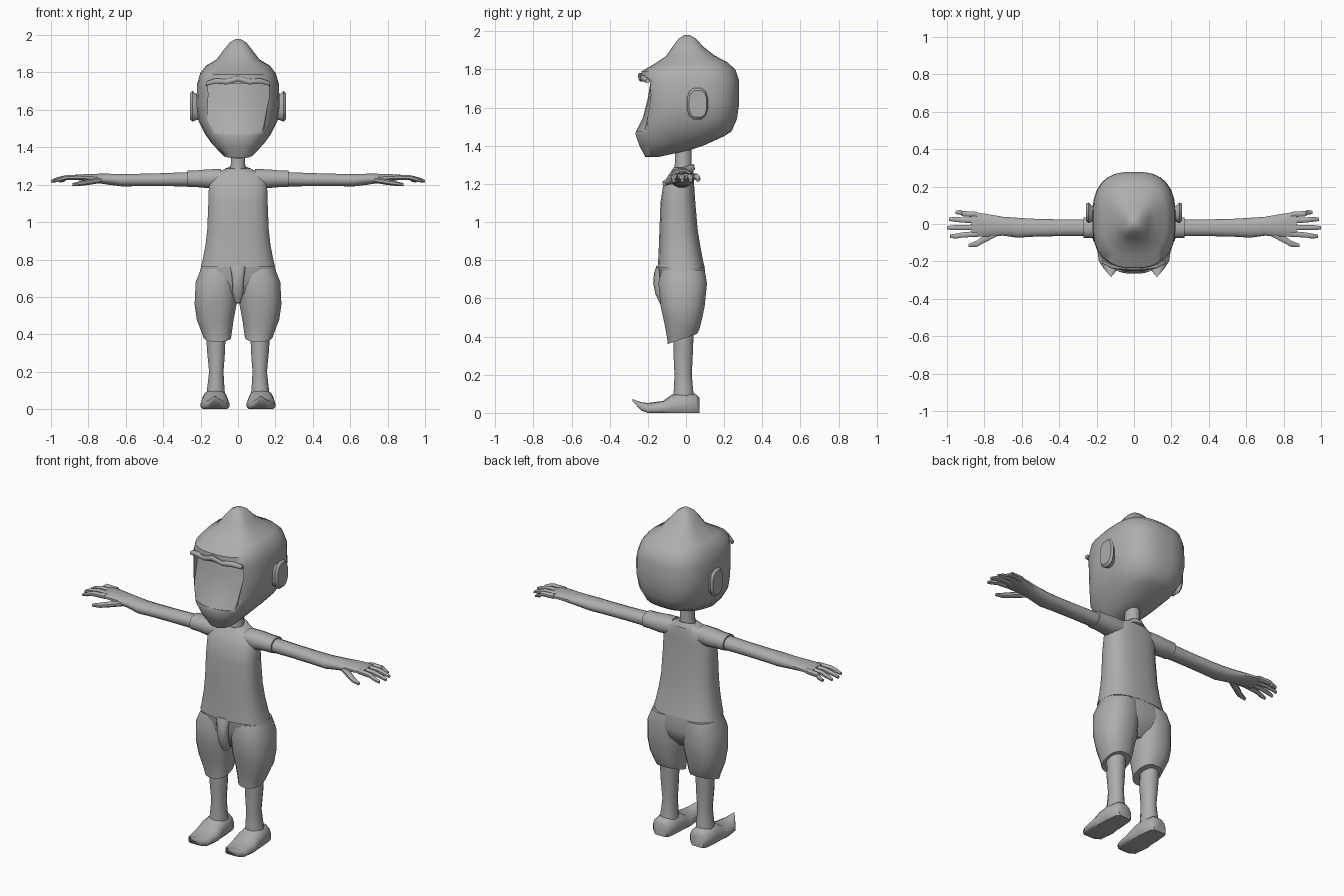
import bpy, bmesh, math

gray = bpy.data.materials.new("plain gray")
gray.diffuse_color = (0.42, 0.42, 0.42, 1)


def circle(n, e):
    """Unit superellipse points; e=2 is round, larger is squarer."""
    pts = []
    for i in range(n):
        a = 2 * math.pi * (i + 0.5) / n
        c, s = math.cos(a), math.sin(a)
        pts.append((math.copysign(abs(c) ** (2 / e), c), math.copysign(abs(s) ** (2 / e), s)))
    return pts


def loft(name, rings, mirror=False, angle=45):
    """Skin a list of point rings, cap the ends, shade and optionally mirror in x."""
    bm = bmesh.new()
    vs = [[bm.verts.new(p) for p in r] for r in rings]
    n = len(rings[0])
    for a, b in zip(vs, vs[1:]):
        for i in range(n):
            j = (i + 1) % n
            bm.faces.new((a[i], a[j], b[j], b[i]))
    bm.faces.new(vs[0][::-1])
    bm.faces.new(vs[-1])
    bmesh.ops.recalc_face_normals(bm, faces=bm.faces)
    me = bpy.data.meshes.new(name)
    bm.to_mesh(me)
    bm.free()
    me.materials.append(gray)
    ob = bpy.data.objects.new(name, me)
    bpy.context.collection.objects.link(ob)
    smooth(ob, angle)
    if mirror:
        ob.modifiers.new("mirror", 'MIRROR')
    return ob


def smooth(ob, angle):
    bpy.ops.object.select_all(action='DESELECT')
    ob.select_set(True)
    bpy.context.view_layer.objects.active = ob
    bpy.ops.object.shade_smooth_by_angle(angle=math.radians(angle))


def upright(name, rows, n=16, e=2.0, **kw):
    """Rows: z at front, z at back, y front, y back, x left, x right."""
    rings = []
    for zf, zb, yf, yb, xl, xr in rows:
        rings.append([((xl + xr) / 2 + (xr - xl) / 2 * c, (yf + yb) / 2 + (yb - yf) / 2 * s,
                       (zf + zb) / 2 + (zb - zf) / 2 * s) for c, s in circle(n, e)])
    return loft(name, rings, **kw)


def sideways(name, rows, n=10, e=2.2, **kw):
    """Rows along x: x, y, z, half y, half z."""
    return loft(name, [[(x, y + hy * c, z + hz * s) for c, s in circle(n, e)]
                       for x, y, z, hy, hz in rows], **kw)


def sym(rows):
    return [(zf, zb, yf, yb, -w, w) for zf, zb, yf, yb, w in rows]


# Head with topknot
head = upright("head", sym([
    (1.34, 1.38, -.15, .03, .04), (1.342, 1.40, -.215, .09, .085), (1.40, 1.45, -.245, .20, .14),
    (1.463, 1.475, -.267, .24, .175), (1.54, 1.54, -.24, .268, .212), (1.62, 1.62, -.235, .28, .224),
    (1.73, 1.74, -.24, .28, .22), (1.79, 1.80, -.235, .26, .203), (1.83, 1.84, -.165, .215, .172),
    (1.87, 1.87, -.105, .155, .115), (1.92, 1.92, -.07, .09, .077), (1.96, 1.96, -.04, .055, .045),
    (1.98, 1.98, -.01, .02, .012)]), n=28, e=2.7)

# Recess the face under the fringe
profile = [(1.742, -.185), (1.65, -.2), (1.55, -.225), (1.475, -.262)]
rings = []
for t in (-1, -.7, -.35, 0, .35, .7, 1):
    ring = []
    for z, y in profile:
        w = .165 if z > 1.54 else .13
        ring.append((t * w, y + .045 * t * t, z))
    ring += [(t * .13, -.4, 1.475), (t * .165, -.4, 1.742)]
    rings.append(ring)
cutter = loft("face_cutter", rings)
cutter.hide_render = True
cut = head.modifiers.new("face", 'BOOLEAN')
cut.operation = 'DIFFERENCE'
cut.solver = 'EXACT'
cut.object = cutter
bpy.context.view_layer.objects.active = head
bpy.ops.object.modifier_apply(modifier="face")
bpy.data.objects.remove(cutter)
smooth(head, 45)

# Wavy fringe lip
sideways("fringe", [(-.17, -.2, 1.74, .012, .012), (-.12, -.225, 1.755, .014, .015),
                    (-.06, -.234, 1.75, .014, .015), (0, -.238, 1.768, .014, .015),
                    (.06, -.234, 1.75, .014, .015), (.12, -.225, 1.755, .014, .015),
                    (.17, -.2, 1.74, .012, .012)], n=8)

# Ears
sideways("ear", [(.195, .05, 1.61, .035, .06), (.225, .055, 1.615, .045, .072),
                 (.243, .06, 1.62, .056, .085), (.256, .062, 1.62, .048, .072)], n=12, e=2.6, mirror=True)

# Neck and collar
upright("neck", sym([(1.26, 1.26, -.065, .035, .05), (1.31, 1.31, -.06, .03, .04),
                     (1.40, 1.40, -.06, .03, .04)]), n=12)
upright("collar", sym([(1.235, 1.275, -.095, .05, .09), (1.262, 1.3, -.08, .045, .065),
                       (1.27, 1.305, -.07, .04, .055)]), n=12)

# Shirt body
upright("shirt", sym([
    (.76, .76, -.15, .1, .2), (.80, .80, -.147, .09, .19), (.88, .88, -.143, .075, .175),
    (.96, .96, -.14, .062, .166), (1.10, 1.10, -.135, .05, .16), (1.20, 1.20, -.12, .043, .157),
    (1.25, 1.25, -.09, .042, .145), (1.285, 1.29, -.065, .035, .065)]), n=20, e=2.7)

# Sleeves and arms
sideways("sleeve", [(.09, -.025, 1.235, .058, .05), (.16, -.022, 1.232, .06, .052),
                    (.22, -.02, 1.232, .056, .046), (.27, -.02, 1.232, .056, .045)], n=12, mirror=True)
sideways("arm", [(.22, -.02, 1.23, .046, .04), (.4, -.02, 1.227, .046, .036), (.55, -.02, 1.225, .05, .034),
                 (.62, -.02, 1.224, .055, .034), (.70, -.012, 1.23, .052, .03),
                 (.79, -.006, 1.237, .062, .022), (.87, -.002, 1.24, .07, .014)], n=12, mirror=True)

# Fingers and thumb
for y0, y1, tip in ((.05, .062, .955), (.018, .025, .99), (-.018, -.02, 1.0), (-.053, -.065, .985)):
    sideways("finger", [(.84, y0, 1.24, .016, .015), (.92, (y0 + y1) / 2, 1.238, .015, .014),
                        (tip - .03, y1, 1.228, .014, .012), (tip, y1, 1.218, .009, .008)], n=8, mirror=True)
sideways("thumb", [(.73, -.045, 1.225, .02, .016), (.79, -.075, 1.215, .022, .016),
                   (.84, -.105, 1.207, .018, .014), (.885, -.115, 1.2, .009, .009)], n=8, mirror=True)

# Baggy trousers
upright("trouser_hips", sym([(.768, .768, -.145, .098, .197), (.68, .68, -.135, .108, .222),
                             (.62, .62, -.11, .09, .17), (.565, .565, -.06, .04, .06)]), n=20, e=2.5)
upright("trouser_leg", [
    (.75, .75, -.13, .1, .0, .2), (.68, .68, -.147, .112, .0, .228), (.56, .56, -.135, .1, .006, .234),
    (.47, .49, -.115, .085, .022, .222), (.39, .44, -.1, .072, .032, .195),
    (.36, .415, -.098, .06, .036, .185)], n=16, e=2.4, mirror=True)

# Hanging belt end
upright("belt_end", sym([(.772, .76, -.155, -.11, .045), (.73, .72, -.168, -.12, .036),
                         (.68, .68, -.172, -.12, .032), (.62, .62, -.16, -.11, .03),
                         (.57, .57, -.135, -.09, .016)]), n=10, e=2.4)

# Lower legs
upright("lower_leg", [(.42, .42, -.068, .042, .065, .172), (.32, .32, -.068, .038, .067, .168),
                      (.2, .2, -.062, .032, .076, .156), (.13, .13, -.065, .038, .072, .164),
                      (.07, .07, -.07, .045, .067, .172)], n=12, mirror=True)

# Pointed shoes: y, half width, bottom, top
rings = []
for y, w, zb, zt in ((.07, .042, 0, .08), (.05, .062, 0, .1), (-.02, .07, 0, .108), (-.075, .072, 0, .095),
                     (-.12, .078, 0, .063), (-.2, .066, 0, .052), (-.235, .042, .012, .056),
                     (-.28, .004, .062, .072)):
    rings.append([(.123 + w * c, y, zb + (zt - zb) * max(0, .35 + .65 * s)) for c, s in circle(14, 2.3)])
loft("shoe", rings, mirror=True)
